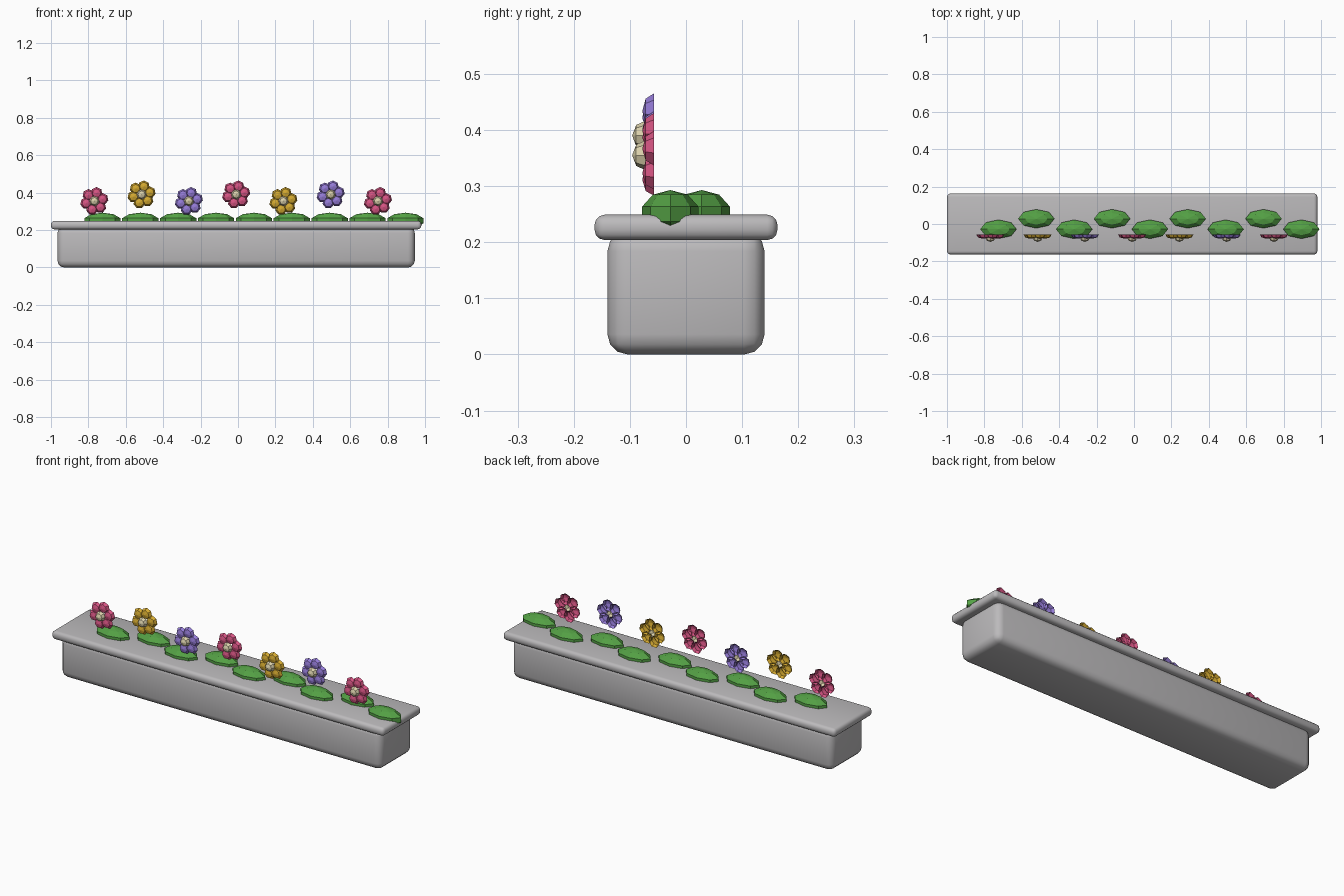
import bpy, bmesh, math
from mathutils import Matrix, Vector

cube = bpy.data.objects.get("Cube")
if cube:
    bpy.data.objects.remove(cube, do_unlink=True)


def material(name, rgb):
    m = bpy.data.materials.new(name)
    m.use_nodes = True
    col = (*rgb, 1)
    m.diffuse_color = col
    m.node_tree.nodes["Principled BSDF"].inputs["Base Color"].default_value = col
    return m


stone = material("stone grey", (0.50, 0.49, 0.50))
green = material("leaf green", (0.09, 0.36, 0.06))
cream = material("cream", (0.72, 0.65, 0.42))
pink = material("pink", (0.68, 0.09, 0.23))
yellow = material("yellow", (0.66, 0.40, 0.03))
purple = material("purple", (0.30, 0.20, 0.68))


def finish(name, bm, mat):
    mesh = bpy.data.meshes.new(name)
    bm.to_mesh(mesh)
    bm.free()
    mesh.materials.append(mat)
    ob = bpy.data.objects.new(name, mesh)
    bpy.context.collection.objects.link(ob)
    return ob


def rounded_box(name, centre, size, radius, segments, mat):
    bm = bmesh.new()
    bmesh.ops.create_cube(bm, size=1, matrix=Matrix.Translation(centre) @ Matrix.Diagonal((*size, 1)))
    ob = finish(name, bm, mat)
    bevel = ob.modifiers.new("round edges", "BEVEL")
    bevel.width, bevel.segments = radius, segments
    bpy.ops.object.select_all(action="DESELECT")
    ob.select_set(True)
    bpy.context.view_layer.objects.active = ob
    bpy.ops.object.modifier_apply(modifier=bevel.name)
    bpy.ops.object.shade_smooth_by_angle(angle=math.radians(40))


def dome(bm, centre, radius, depth, sides, rings):
    """Open half ellipsoid bulging towards the front."""
    new = bmesh.ops.create_uvsphere(bm, u_segments=sides, v_segments=rings, radius=1)["verts"]
    bmesh.ops.delete(bm, geom=[v for v in new if v.co.z < -0.01], context="VERTS")
    kept = [v for v in new if v.is_valid]
    place = (Matrix.Translation(centre) @ Matrix.Rotation(math.pi / 2, 4, "X")
             @ Matrix.Diagonal((radius, radius, depth, 1)))
    bmesh.ops.transform(bm, matrix=place, verts=kept)


# Trough and its overhanging rim
MID = -0.01
rounded_box("trough", (MID, 0, 0.11), (1.91, 0.28, 0.22), 0.036, 3, stone)
rounded_box("rim", (MID, 0, 0.2265), (1.98, 0.326, 0.045), 0.018, 3, stone)

# Low leaf clumps in a zigzag row
for i in range(9):
    bm = bmesh.new()
    bmesh.ops.create_uvsphere(bm, u_segments=8, v_segments=5, radius=1)
    y = 0.028 if i % 2 else -0.028
    place = Matrix.Translation((0.085 + 0.2025 * (i - 4), y, 0.25)) @ Matrix.Diagonal((0.102, 0.053, 0.043, 1))
    bmesh.ops.transform(bm, matrix=place, verts=bm.verts)
    finish(f"leaf_clump_{i + 1}", bm, green)

# Flowers: six domed petals around a button
for i in range(7):
    c = Vector((MID + 0.2527 * (i - 3), -0.057, 0.39 if i % 2 else 0.355))
    bm = bmesh.new()
    for k in range(6):
        a = k * math.pi / 3 + 0.25
        dome(bm, c + 0.045 * Vector((math.cos(a), 0, math.sin(a))), 0.032, 0.021, 7, 4)
    finish(f"petals_{i + 1}", bm, (pink, yellow, purple)[i % 3])
    bm = bmesh.new()
    dome(bm, c + Vector((0, -0.014, 0)), 0.027, 0.025, 8, 4)
    finish(f"flower_button_{i + 1}", bm, cream)
